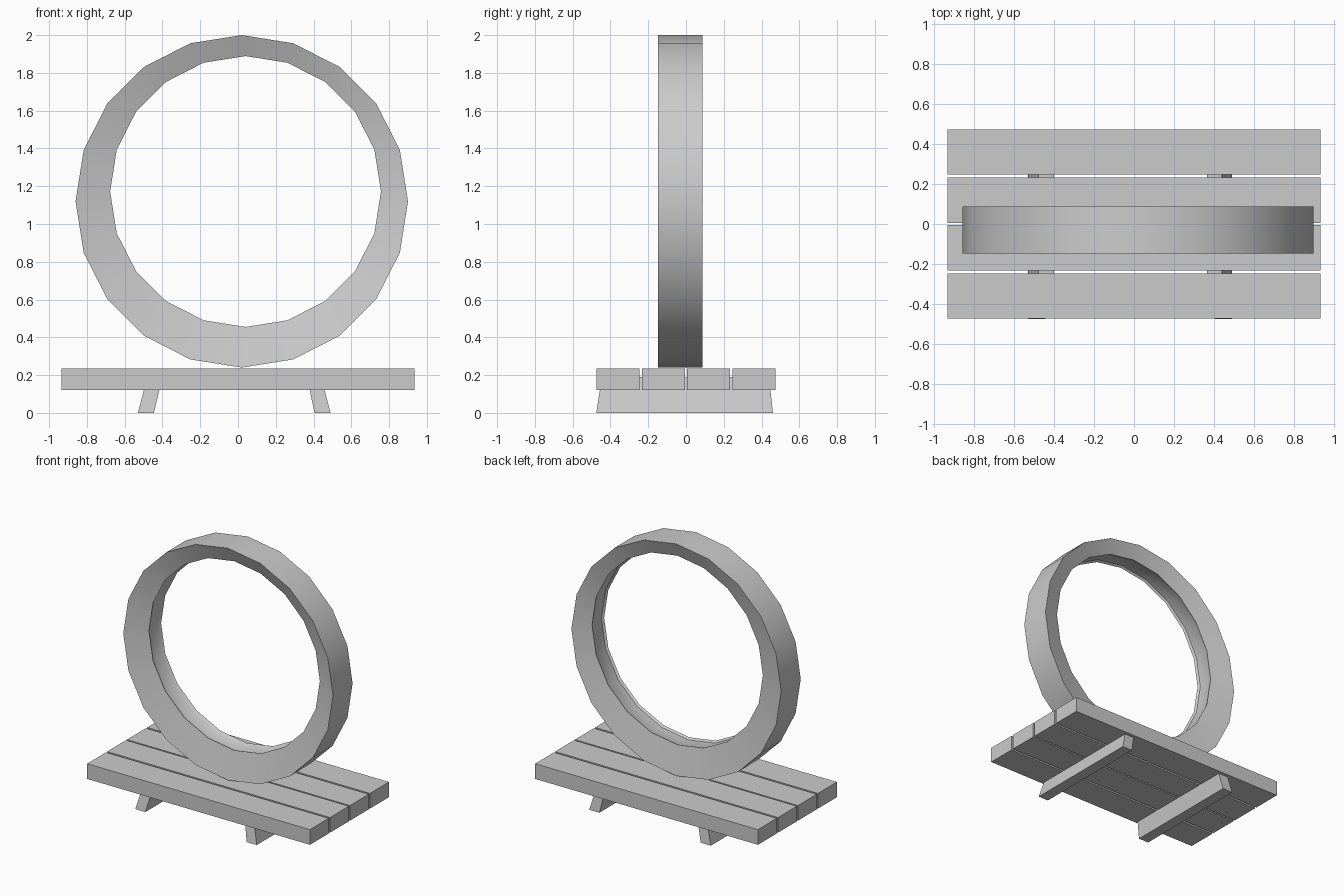
import bpy
from math import sin, cos, radians, tau

if "Cube" in bpy.data.objects:
    bpy.data.objects.remove(bpy.data.objects["Cube"])


def mesh_object(name, verts, faces, smooth=False):
    mesh = bpy.data.meshes.new(name)
    mesh.from_pydata(verts, [], faces)
    mesh.update()
    obj = bpy.data.objects.new(name, mesh)
    bpy.context.collection.objects.link(obj)
    if smooth:
        bpy.ops.object.select_all(action='DESELECT')
        obj.select_set(True)
        bpy.context.view_layer.objects.active = obj
        bpy.ops.object.shade_smooth_by_angle(angle=radians(30))
    return obj


def tapered_box(name, bottom, top):
    # each end is (x0, x1, y0, y1, z)
    verts = []
    for x0, x1, y0, y1, z in (bottom, top):
        verts += [(x0, y0, z), (x1, y0, z), (x1, y1, z), (x0, y1, z)]
    faces = [(3, 2, 1, 0), (4, 5, 6, 7)]
    faces += [(i, (i + 1) % 4, (i + 1) % 4 + 4, i + 4) for i in range(4)]
    return mesh_object(name, verts, faces)


# Deck planks
for i, y in enumerate((-0.36, -0.119, 0.119, 0.36)):
    ends = [(-0.935, 0.935, y - 0.113, y + 0.113, z) for z in (0.12, 0.235)]
    tapered_box(f"deck_plank_{i + 1}", *ends)

# Splayed cross legs, set into the underside of the deck
tapered_box("left_leg", (-0.53, -0.445, -0.475, 0.46, 0), (-0.48, -0.4, -0.445, 0.44, 0.19))
tapered_box("right_leg", (0.405, 0.49, -0.475, 0.46, 0), (0.365, 0.44, -0.445, 0.44, 0.19))

# Upright ring: thick at the bottom because the hole is off-centre, with dished
# faces and a shallow groove inside. Each loop is (centre x, centre z, radius, y)
SIDES = 20
OUTER, INNER = (0.02, 1.12), (0.04, 1.172)
loops = [
    (*OUTER, 0.88, 0.088), (*OUTER, 0.88, -0.147),
    (*INNER, 0.717, -0.1), (*INNER, 0.73, -0.085),
    (*INNER, 0.73, 0.02), (*INNER, 0.717, 0.045),
]
verts = [(cx + r * sin(tau * k / SIDES), y, cz + r * cos(tau * k / SIDES))
         for cx, cz, r, y in loops for k in range(SIDES)]
faces = []
for a in range(len(loops)):
    b = (a + 1) % len(loops)
    for k in range(SIDES):
        n = (k + 1) % SIDES
        faces.append((a * SIDES + k, a * SIDES + n, b * SIDES + n, b * SIDES + k))
mesh_object("ring", verts, faces, smooth=True)
